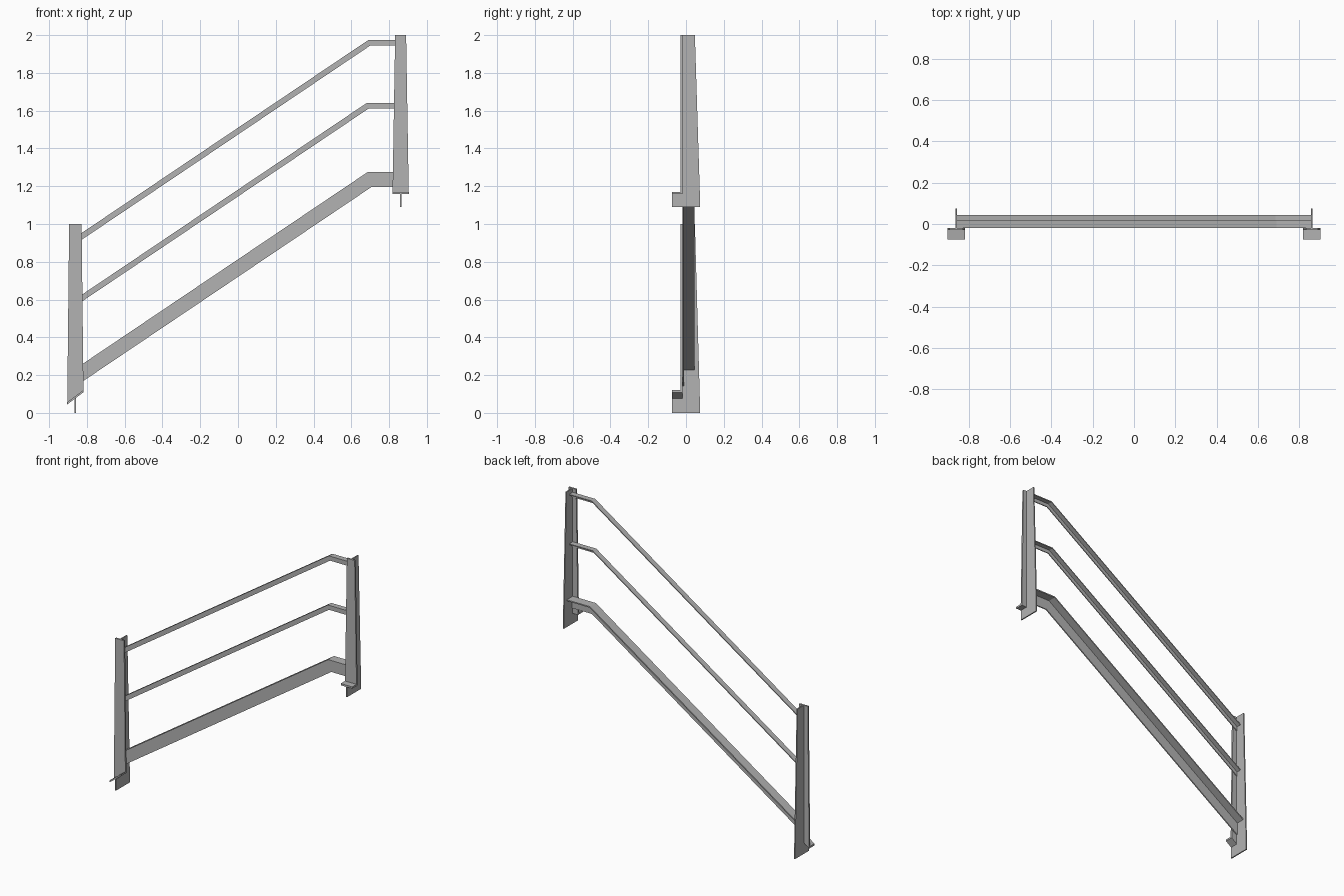
import bpy, bmesh, math
from mathutils import Vector

cube = bpy.data.objects.get("Cube")
if cube:
    bpy.data.objects.remove(cube, do_unlink=True)

steel = bpy.data.materials.new("grey_steel")
steel.use_nodes = True
GREY = (0.45, 0.45, 0.45, 1)
steel.diffuse_color = GREY
steel.node_tree.nodes["Principled BSDF"].inputs["Base Color"].default_value = GREY


def prism(name, outline, shift):
    """Extrude a closed 3D outline along a vector."""
    bm = bmesh.new()
    face = bm.faces.new([bm.verts.new(p) for p in outline])
    out = bmesh.ops.extrude_face_region(bm, geom=[face])
    verts = [g for g in out["geom"] if isinstance(g, bmesh.types.BMVert)]
    bmesh.ops.translate(bm, verts=verts, vec=Vector(shift))
    bmesh.ops.recalc_face_normals(bm, faces=bm.faces)
    mesh = bpy.data.meshes.new(name)
    bm.to_mesh(mesh)
    bm.free()
    mesh.materials.append(steel)
    obj = bpy.data.objects.new(name, mesh)
    bpy.context.collection.objects.link(obj)
    return obj


POST_X = 0.861     # web centre of each post
BACK = -0.019      # back face of the post flanges
FRONT = -0.03      # front face of the post flanges
SLOPE = 0.673      # pitch of the stair
PLATE = 0.012


def post(side, x, base, top, foot, slope, half_top):
    """Tapered T-section post with a forward foot plate and a deeper web."""
    half = 0.043
    rise = half * slope
    prism(side + "_post_flange",
          [(x - half, FRONT, foot - rise), (x + half, FRONT, foot + rise),
           (x + half_top, FRONT, top), (x - half_top, FRONT, top)],
          (0, BACK - FRONT, 0))
    prism(side + "_post_foot",
          [(x - half, -0.075, foot - rise), (x + half, -0.075, foot + rise),
           (x + half, -0.075, foot + rise + PLATE),
           (x - half, -0.075, foot - rise + PLATE)],
          (0, 0.075 + FRONT, 0))
    w = 0.004
    prism(side + "_post_web",
          [(x - w, -0.075, base), (x - w, 0.075, base),
           (x - w, 0.073, base + 0.08), (x - w, 0.047, top),
           (x - w, BACK, top), (x - w, BACK, foot), (x - w, -0.075, foot)],
          (2 * w, 0, 0))


post("right", -POST_X, 0, 1.0, 0.077, 0.75, 0.033)
post("left", POST_X, 1.09, 2.0, 1.158, 0, 0.029)


def band(name, knee_x, knee_z, depth, y0, y1):
    """Bent strip: sloped run, then level, of constant thickness below its top."""
    angle = math.atan(SLOPE)
    end = POST_X
    low_z = knee_z - (knee_x + end) * SLOPE
    outline = [(-end, y0, low_z), (knee_x, y0, knee_z), (end, y0, knee_z),
               (end, y0, knee_z - depth),
               (knee_x + depth * math.tan(angle / 2), y0, knee_z - depth),
               (-end, y0, low_z - depth / math.cos(angle))]
    prism(name, outline, (0, y1 - y0, 0))


# Angle-section rails: a front leg and a top leg
for name, kx, kz, depth, back, t in (
        ("top_rail", 0.69, 1.974, 0.03, 0.018, 0.006),
        ("middle_rail", 0.682, 1.641, 0.03, 0.018, 0.006),
        ("stringer", 0.685, 1.274, 0.077, 0.044, 0.008)):
    band(name + "_front_leg", kx, kz, depth, BACK, BACK + t)
    band(name + "_top_leg", kx, kz, t, BACK + t, back)
